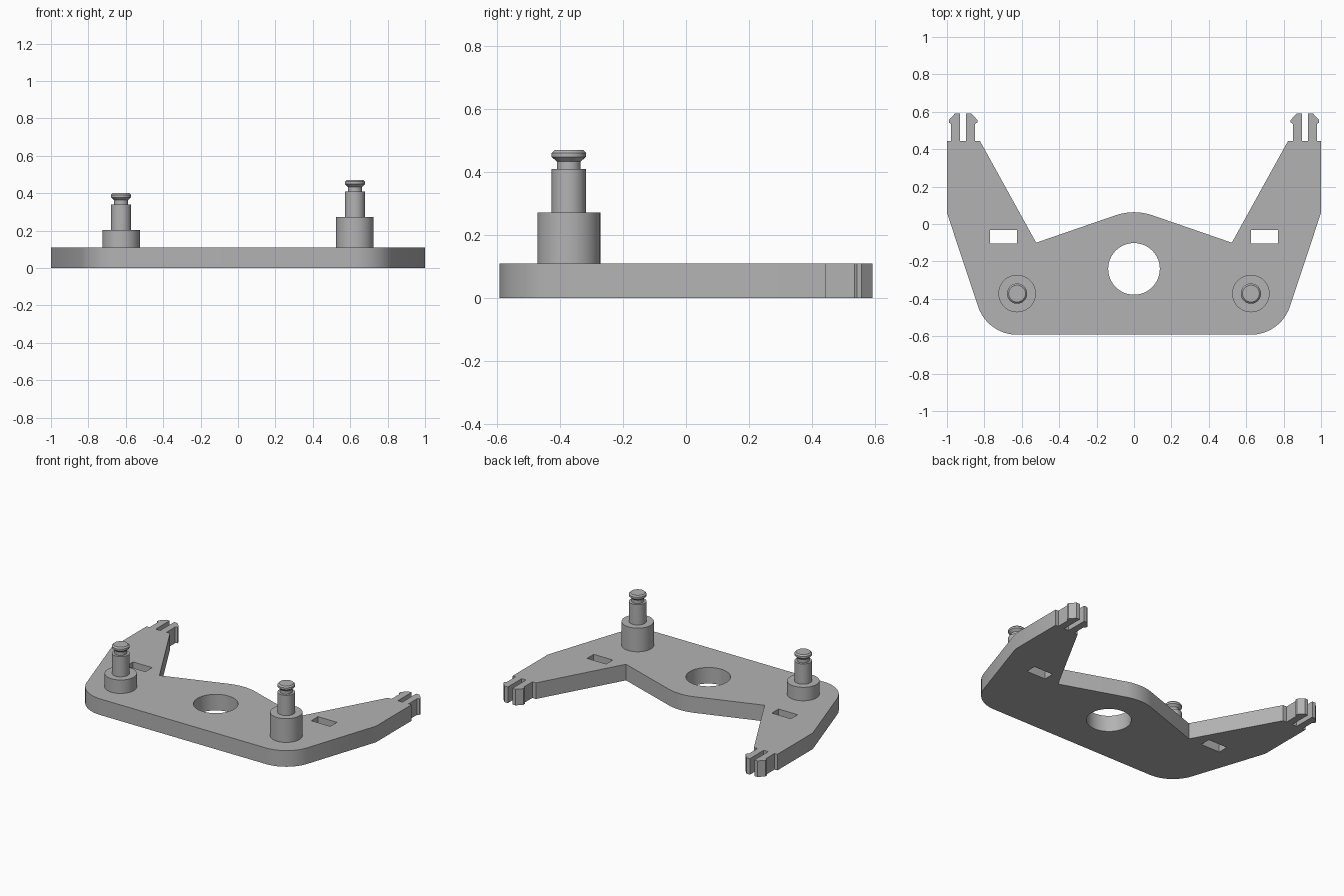
import bpy, bmesh
from math import sin, cos, radians, pi

if "Cube" in bpy.data.objects:
    bpy.data.objects.remove(bpy.data.objects["Cube"])

grey = bpy.data.materials.new("plain grey")
grey.use_nodes = True
color = (0.45, 0.45, 0.45, 1)
grey.diffuse_color = color
grey.node_tree.nodes["Principled BSDF"].inputs["Base Color"].default_value = color

THICK = 0.11


def arc(cx, cy, r, start, end, steps):
    angles = [radians(start + (end - start) * i / steps) for i in range(steps + 1)]
    return [(cx + r * cos(a), cy + r * sin(a)) for a in angles]


def finish(name, bm):
    bmesh.ops.recalc_face_normals(bm, faces=bm.faces)
    mesh = bpy.data.meshes.new(name)
    bm.to_mesh(mesh)
    bm.free()
    obj = bpy.data.objects.new(name, mesh)
    bpy.context.collection.objects.link(obj)
    mesh.materials.append(grey)
    return obj


def prism(name, outlines, z0, z1):
    bm = bmesh.new()
    for outline in outlines:
        face = bm.faces.new([bm.verts.new((x, y, z0)) for x, y in outline])
        up = bmesh.ops.extrude_face_region(bm, geom=[face])["geom"]
        verts = [v for v in up if isinstance(v, bmesh.types.BMVert)]
        bmesh.ops.translate(bm, verts=verts, vec=(0, 0, z1 - z0))
    return finish(name, bm)


def lathe(name, x, y, profile, steps=48):
    bm = bmesh.new()
    verts = [bm.verts.new((x + r, y, z)) for r, z in profile]
    edges = [bm.edges.new(pair) for pair in zip(verts, verts[1:])]
    bmesh.ops.spin(bm, geom=verts + edges, cent=(x, y, 0), axis=(0, 0, 1),
                   angle=2 * pi, steps=steps)
    bmesh.ops.remove_doubles(bm, verts=bm.verts, dist=0.0005)
    return finish(name, bm)


def smooth(obj):
    bpy.ops.object.select_all(action="DESELECT")
    bpy.context.view_layer.objects.active = obj
    obj.select_set(True)
    bpy.ops.object.shade_smooth_by_angle(angle=radians(25))


# Half outline of the plate: rounded corner, arm, split snap clip, inner edge
CLIP_X = 0.914
prong = [(0.064, 0.443), (0.064, 0.535), (0.076, 0.542), (0.076, 0.557),
         (0.042, 0.592), (0.017, 0.592), (0.017, 0.443)]
half = arc(0.625, -0.372, 0.22, -90, -18.4, 12)
half += [(1, 0.06), (1, 0.443)]
half += [(CLIP_X + x, y) for x, y in prong]
half += [(CLIP_X - x, y) for x, y in reversed(prong)]
half += [(0.823, 0.443), (0.523, -0.1)]
half += arc(0, -0.24, 0.303, 71.6, 90, 6)
outline = half + [(-x, y) for x, y in reversed(half[:-1])]
plate = prism("base_plate", [outline], 0, THICK)

# Centre hole and the two slots cut through the plate
hole = arc(0, -0.24, 0.138, 0, 360, 64)[:-1]
slots = [[(s * 0.698 + dx * 0.072, -0.068 + dy * 0.036)
          for dx, dy in ((-1, -1), (1, -1), (1, 1), (-1, 1))] for s in (-1, 1)]
cutter = prism("hole_cutter", [hole] + slots, -0.1, THICK + 0.1)
cutter.hide_render = True
cut = plate.modifiers.new("holes", "BOOLEAN")
cut.operation = "DIFFERENCE"
cut.solver = "EXACT"
cut.object = cutter
bpy.context.view_layer.objects.active = plate
plate.select_set(True)
bpy.ops.object.modifier_apply(modifier="holes")
bpy.data.objects.remove(cutter)
smooth(plate)

# Stepped posts with a grooved head; the left one is taller
for name, x, top in (("left_post", 0.625, 0.47), ("right_post", -0.625, 0.4)):
    profile = [(0, THICK - 0.01), (0.1, THICK - 0.01), (0.1, top - 0.198),
               (0.054, top - 0.198), (0.054, top - 0.06), (0.038, top - 0.06),
               (0.038, top - 0.037), (0.054, top - 0.022), (0.054, top - 0.009),
               (0.045, top), (0, top)]
    smooth(lathe(name, x, -0.372, profile))
